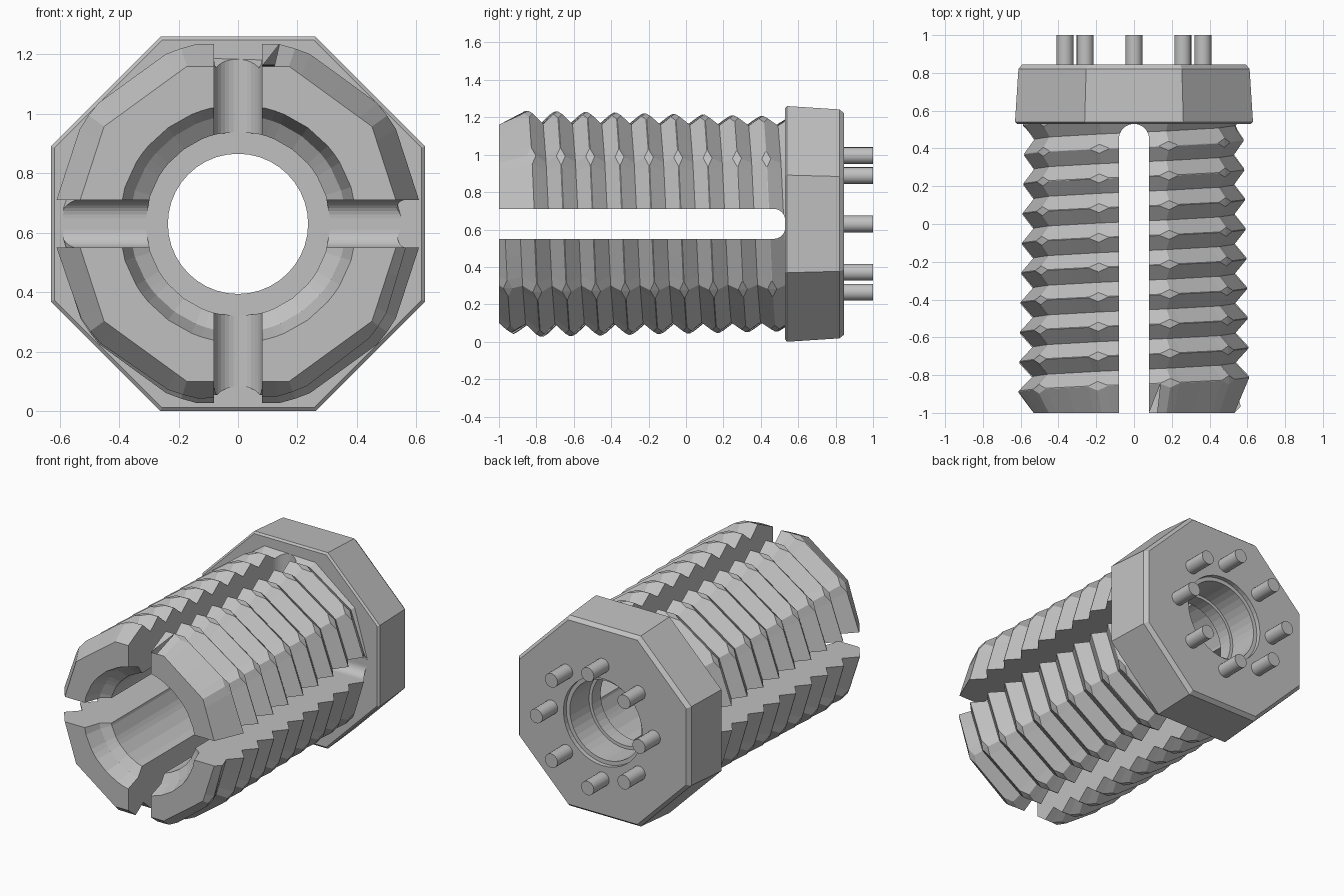
import bpy, bmesh
from math import sin, cos, pi, radians

if "Cube" in bpy.data.objects:
    bpy.data.objects.remove(bpy.data.objects["Cube"])

AXIS_Z = 0.63
PITCH = 0.157

steel = bpy.data.materials.new("plain_grey")
steel.use_nodes = True
GREY = (0.53, 0.53, 0.53, 1)
steel.diffuse_color = GREY
steel.node_tree.nodes["Principled BSDF"].inputs["Base Color"].default_value = GREY


def make_object(name, bm):
    bmesh.ops.recalc_face_normals(bm, faces=bm.faces)
    mesh = bpy.data.meshes.new(name)
    bm.to_mesh(mesh)
    bm.free()
    mesh.materials.append(steel)
    obj = bpy.data.objects.new(name, mesh)
    bpy.context.collection.objects.link(obj)
    return obj


def skin(name, rings, closed=True):
    """Join equal-length point rings with quads and cap both ends."""
    bm = bmesh.new()
    loops = [[bm.verts.new(p) for p in ring] for ring in rings]
    n = len(loops[0])
    for a, b in zip(loops, loops[1:]):
        for i in range(n):
            j = (i + 1) % n
            bm.faces.new((a[i], a[j], b[j], b[i]))
    bm.faces.new(loops[0])
    bm.faces.new(loops[-1])
    return make_object(name, bm)


def lathe(name, profile, sides, turn=0.0, cx=0.0, cz=AXIS_Z):
    """Solid of (y, radius) sections along the y axis."""
    angles = [turn + 2 * pi * i / sides for i in range(sides)]
    return skin(name, [[(cx + r * cos(a), y, cz + r * sin(a)) for a in angles]
                       for y, r in profile])


def cut(obj, cutter):
    cutter.hide_render = True
    mod = obj.modifiers.new("cut", "BOOLEAN")
    mod.operation = "DIFFERENCE"
    mod.solver = "EXACT"
    mod.object = cutter
    bpy.context.view_layer.objects.active = obj
    bpy.ops.object.modifier_apply(modifier=mod.name)
    bpy.data.objects.remove(cutter)


# Threaded sleeve: ten-sided helical thread, one profile per angle
def thread_profile(deg):
    off_corner = abs((deg + 18) % 36 - 18)
    facet = cos(radians(18 - off_corner))
    flat = 0.024 if off_corner < 1 else 0.002
    pts = [(0.72, 0.31), (-0.86, 0.31), (-0.9, 0.365), (-1, 0.4), (-1, 0.53 / facet)]
    for k in range(10):
        y = -0.85 + PITCH * ((90 - deg) / 360 + k)
        crest = min(0.605 - 0.022 * (y + 0.85), 0.54 + 0.62 * (y + 1))
        root = 0.535 - 0.008 * (y + 0.85)
        r = crest * min(1 / facet, 1.026)
        pts += [(y - flat, r), (y + flat, r), (y + PITCH / 2, root / facet)]
    pts.append((0.72, 0.525 / facet))
    a = radians(deg)
    return [(r * cos(a), y, AXIS_Z + r * sin(a)) for y, r in pts]


degrees = [1, 5]
for k in range(1, 10):
    # extra steps keep the bore round while the outer facets stay flat
    degrees += [36 * k - 18, 36 * k - 5, 36 * k, 36 * k + 5]
degrees += [342, 355, 359]
sleeve = skin("threaded_sleeve", [thread_profile(d) for d in degrees])


# Crossed slots with rounded ends
def slot_outline(radius):
    half, end = 0.08, 0.53
    pts = [(-half, -1.2), (half, -1.2)]
    for i in range(9):
        a = i * pi / 16
        pts.append((half - radius + radius * cos(a), end - radius + radius * sin(a)))
    skip = 1 if radius == half else 0
    for i in range(skip, 9):
        a = pi / 2 + i * pi / 16
        pts.append((radius - half + radius * cos(a), end - radius + radius * sin(a)))
    return pts


upright = skin("upright_slot_cutter",
               [[(u, y, z) for u, y in slot_outline(0.08)] for z in (-0.3, 1.6)])
cut(sleeve, upright)
level = skin("level_slot_cutter",
             [[(x, y, AXIS_Z + u) for u, y in slot_outline(0.06)] for x in (-1, 1)])
cut(sleeve, level)

# Octagonal head with bevelled rims and a stepped bore
corner = 1 / cos(pi / 8)
head = lathe("octagonal_head",
             [(y, r * corner) for y, r in
              [(0.53, 0.618), (0.54, 0.63), (0.82, 0.612), (0.845, 0.592)]],
             8, pi / 8)
bore = lathe("bore_cutter",
             [(0.4, 0.236), (0.62, 0.236), (0.621, 0.255), (0.815, 0.255),
              (0.816, 0.28), (0.95, 0.28)], 40)
cut(head, bore)

# Ring of eight pins on the back
for i in range(8):
    a = i * pi / 4
    pin = lathe("back_pin_%d" % (i + 1), [(0.82, 0.045), (1.0, 0.045)], 20,
                cx=0.365 * cos(a), cz=AXIS_Z + 0.365 * sin(a))
    bpy.ops.object.select_all(action="DESELECT")
    pin.select_set(True)
    bpy.context.view_layer.objects.active = pin
    bpy.ops.object.shade_smooth_by_angle(angle=radians(35))
